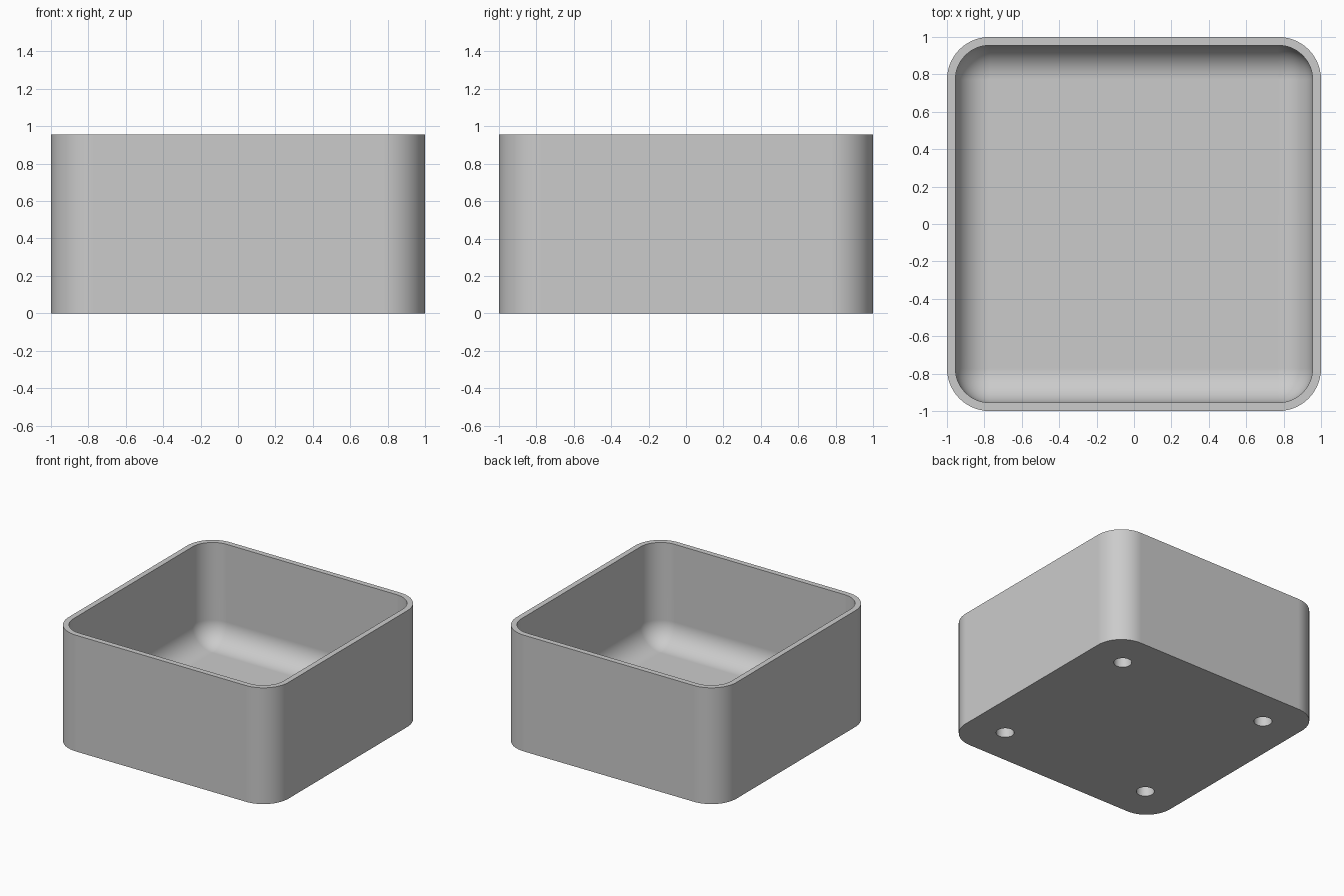
import bpy, bmesh, math

if "Cube" in bpy.data.objects:
    bpy.data.objects.remove(bpy.data.objects["Cube"], do_unlink=True)

HEIGHT, WALL, CORNER = 0.955, 0.045, 0.228
FLOOR, FILLET = 0.134, CORNER - WALL
HOLE_POS, HOLE_RADIUS, HOLE_DEPTH = 0.687, 0.068, 0.09
STEPS = 14

grey = bpy.data.materials.new("grey plastic")
grey.use_nodes = True
grey.diffuse_color = (0.6, 0.6, 0.6, 1)
grey.node_tree.nodes["Principled BSDF"].inputs["Base Color"].default_value = grey.diffuse_color


def rounded_ring(bm, inset, z):
    """Rounded square, inset evenly from the outer wall."""
    radius, centre = CORNER - inset, 1 - CORNER
    ring = []
    for quarter, (sx, sy) in enumerate(((1, 1), (-1, 1), (-1, -1), (1, -1))):
        for i in range(STEPS + 1):
            a = (quarter + i / STEPS) * math.pi / 2
            ring.append(bm.verts.new((sx * centre + radius * math.cos(a),
                                      sy * centre + radius * math.sin(a), z)))
    return ring


def finish(bm, name):
    bmesh.ops.recalc_face_normals(bm, faces=bm.faces)
    mesh = bpy.data.meshes.new(name)
    bm.to_mesh(mesh)
    bm.free()
    mesh.materials.append(grey)
    obj = bpy.data.objects.new(name, mesh)
    bpy.context.collection.objects.link(obj)
    return obj


# Tray body: outer wall, rim, inner wall and rounded floor edge
profile = [(0, 0), (0, HEIGHT), (WALL, HEIGHT)]
for i in range(STEPS + 1):
    a = i / STEPS * math.pi / 2
    profile.append((WALL + FILLET * (1 - math.cos(a)), FLOOR + FILLET * (1 - math.sin(a))))
bm = bmesh.new()
rings = [rounded_ring(bm, inset, z) for inset, z in profile]
for low, high in zip(rings, rings[1:]):
    for i in range(len(low)):
        j = (i + 1) % len(low)
        bm.faces.new((low[i], low[j], high[j], high[i]))
bm.faces.new(rings[0])
bm.faces.new(rings[-1])
bmesh.ops.remove_doubles(bm, verts=bm.verts, dist=0.0001)
tray = finish(bm, "tray")

# Four blind round holes in the underside
bm = bmesh.new()
for sx in (-1, 1):
    for sy in (-1, 1):
        made = bmesh.ops.create_cone(bm, cap_ends=True, segments=32, radius1=HOLE_RADIUS,
                                     radius2=HOLE_RADIUS, depth=2 * HOLE_DEPTH)
        bmesh.ops.translate(bm, verts=made["verts"], vec=(sx * HOLE_POS, sy * HOLE_POS, 0))
cutter = finish(bm, "hole_cutter")
cutter.hide_render = True

cut = tray.modifiers.new("underside holes", "BOOLEAN")
cut.operation, cut.solver, cut.object = "DIFFERENCE", "EXACT", cutter
bpy.ops.object.select_all(action="DESELECT")
tray.select_set(True)
bpy.context.view_layer.objects.active = tray
bpy.ops.object.modifier_apply(modifier=cut.name)
bpy.data.objects.remove(cutter, do_unlink=True)

# Smooth corners with clean flat walls
bpy.ops.object.shade_smooth_by_angle(angle=math.radians(30))
weighted = tray.modifiers.new("flat walls", "WEIGHTED_NORMAL")
weighted.keep_sharp = True
